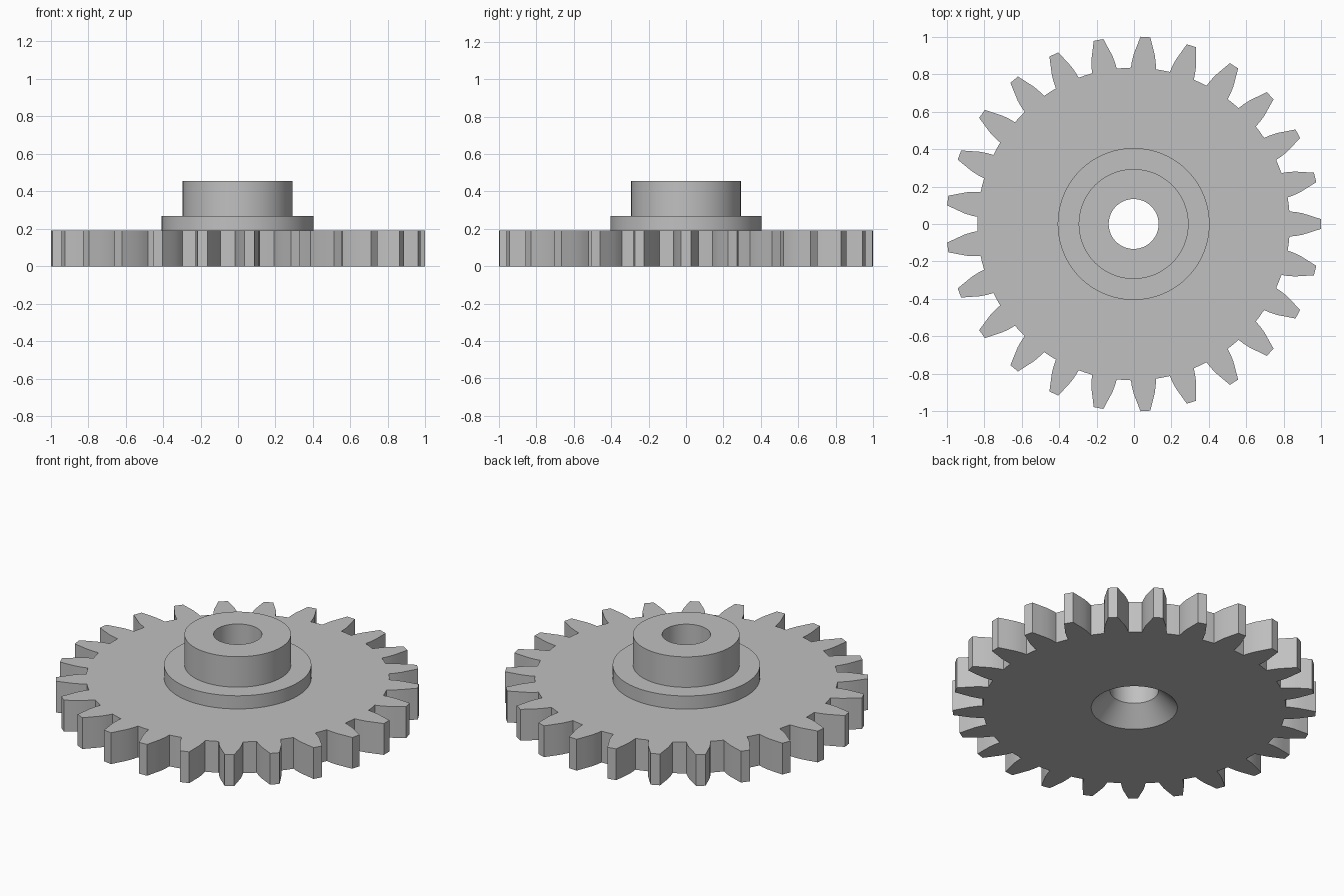
import bpy
import bmesh
from math import radians, cos, sin, pi

cube = bpy.data.objects.get("Cube")
if cube:
    bpy.data.objects.remove(cube, do_unlink=True)

TEETH = 25
CENTRE_X = -0.002

# Half of one tooth: radius and angle from the tooth's middle, root to tip
FLANK = [(0.834, 4.6), (0.865, 4.25), (0.905, 3.6), (0.95, 2.55), (1.0, 1.5)]

# Plate, flange, hub, bore and countersink: radius and height (None = toothed rim)
SECTION = [(None, 0), (None, 0.19), (0.405, 0.19), (0.405, 0.27), (0.293, 0.27),
           (0.293, 0.455), (0.133, 0.455), (0.133, 0.105), (0.237, 0)]


def tooth_outline():
    """Polar points around the whole toothed rim, counter-clockwise."""
    tooth = [(r, -a) for r, a in FLANK] + [(r, a) for r, a in reversed(FLANK)]
    pitch = 360 / TEETH
    tooth.append((FLANK[0][0], pitch / 2))
    return [(r, radians(a + i * pitch)) for i in range(TEETH) for r, a in tooth]


def circle(radius, count, start):
    return [(radius, start + 2 * pi * i / count) for i in range(count)]


# Steel colour
steel = bpy.data.materials.new("steel grey")
steel.use_nodes = True
colour = (0.53, 0.53, 0.53, 1)
steel.diffuse_color = colour
steel.node_tree.nodes["Principled BSDF"].inputs["Base Color"].default_value = colour

# Gear wheel: one closed solid joined ring by ring along the section
bm = bmesh.new()
outline = tooth_outline()
count = len(outline)
rings = []
for radius, z in SECTION:
    points = outline if radius is None else circle(radius, count, outline[0][1])
    rings.append([bm.verts.new((CENTRE_X + r * cos(a), r * sin(a), z)) for r, a in points])

for lower, upper in zip(rings, rings[1:] + rings[:1]):
    for i in range(count):
        j = (i + 1) % count
        bm.faces.new((lower[i], lower[j], upper[j], upper[i]))
bmesh.ops.recalc_face_normals(bm, faces=bm.faces)

mesh = bpy.data.meshes.new("gear_wheel")
bm.to_mesh(mesh)
bm.free()
mesh.materials.append(steel)
gear = bpy.data.objects.new("gear_wheel", mesh)
bpy.context.collection.objects.link(gear)

# Smooth round walls, crisp rims and tooth corners
bpy.ops.object.select_all(action="DESELECT")
gear.select_set(True)
bpy.context.view_layer.objects.active = gear
bpy.ops.object.shade_smooth_by_angle(angle=radians(25))
